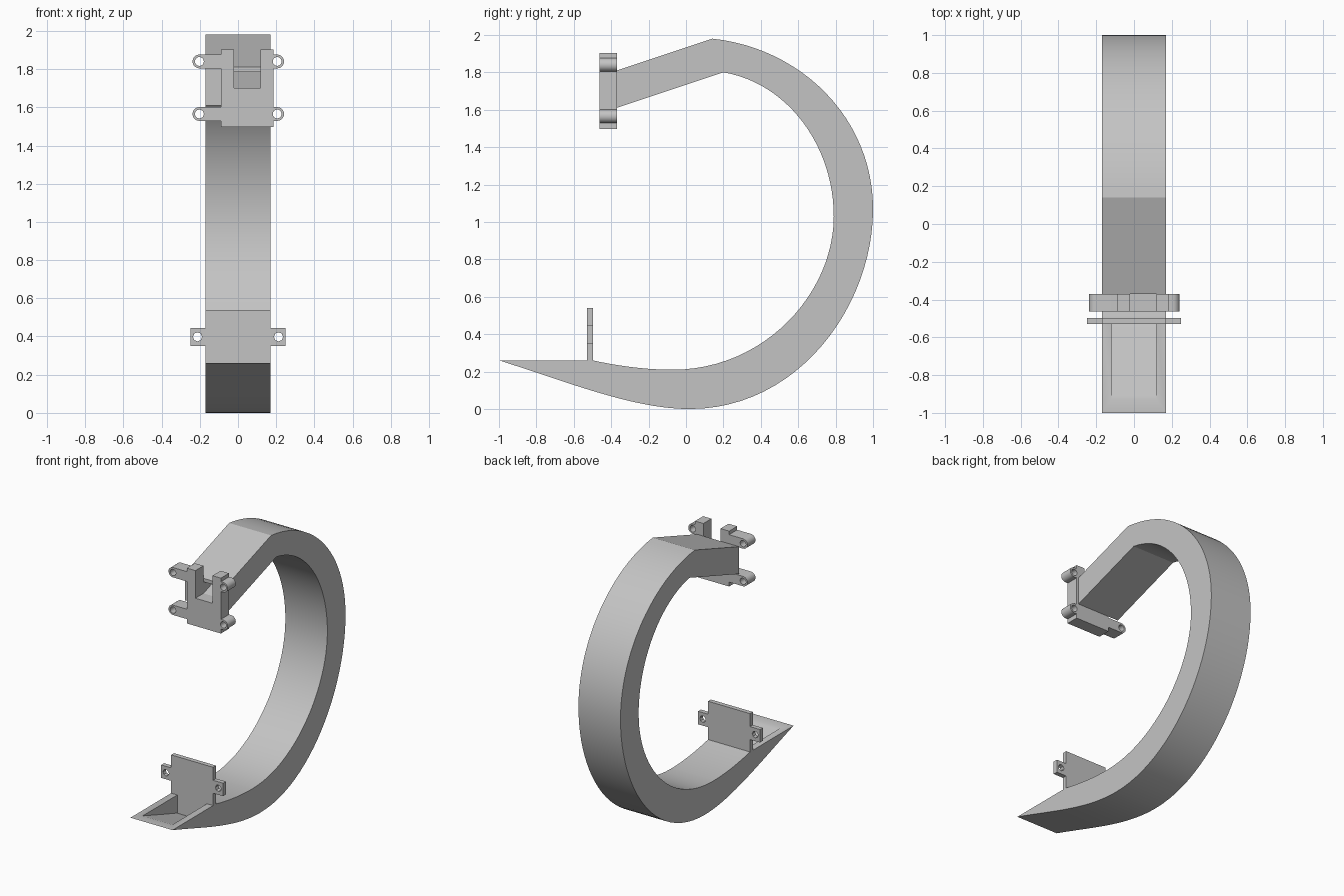
import bpy, bmesh, math
from mathutils import Vector

cube = bpy.data.objects.get("Cube")
if cube:
    bpy.data.objects.remove(cube, do_unlink=True)

grey = bpy.data.materials.new("plain grey")
grey.use_nodes = True
colour = (0.55, 0.55, 0.55, 1)
grey.diffuse_color = colour
grey.node_tree.nodes["Principled BSDF"].inputs["Base Color"].default_value = colour


def prism(name, outline, axis, low, high):
    """Extrude an outline: (y, z) points along x, or (x, z) points along y."""
    def place(p, d):
        return (d, p[0], p[1]) if axis == "x" else (p[0], d, p[1])
    bm = bmesh.new()
    ends = [[bm.verts.new(place(p, d)) for p in outline] for d in (low, high)]
    for ring in ends:
        bm.faces.new(ring)
    count = len(outline)
    for i in range(count):
        j = (i + 1) % count
        bm.faces.new((ends[0][i], ends[0][j], ends[1][j], ends[1][i]))
    bmesh.ops.recalc_face_normals(bm, faces=bm.faces)
    mesh = bpy.data.meshes.new(name)
    bm.to_mesh(mesh)
    bm.free()
    mesh.materials.append(grey)
    obj = bpy.data.objects.new(name, mesh)
    bpy.context.collection.objects.link(obj)
    return obj


def select(obj):
    bpy.ops.object.select_all(action="DESELECT")
    obj.select_set(True)
    bpy.context.view_layer.objects.active = obj


def cut(obj, cutter):
    mod = obj.modifiers.new("cut", "BOOLEAN")
    mod.operation = "DIFFERENCE"
    mod.solver = "EXACT"
    mod.object = cutter
    select(obj)
    bpy.ops.object.modifier_apply(modifier=mod.name)
    bpy.data.objects.remove(cutter, do_unlink=True)


def arc(cx, cz, radius, start, end, steps):
    angles = [math.radians(start + (end - start) * i / steps) for i in range(steps + 1)]
    return [(cx + radius * math.cos(a), cz + radius * math.sin(a)) for a in angles]


def bezier(a, b, c, d, steps=24):
    a, b, c, d = map(Vector, (a, b, c, d))
    points = []
    for i in range(steps):
        t = i / steps
        s = 1 - t
        points.append(tuple(a * s**3 + b * 3 * s * s * t + c * 3 * s * t * t + d * t**3))
    return points


# Hooked band: outer curve, sloping arm, inner curve, pointed toe
HALF = 0.17
toe = bezier((-1, 0.26), (-0.62, 0.14), (-0.28, 0), (0.02, 0))
outer = (toe
         + bezier((0.02, 0), (0.6, 0), (1, 0.55), (1, 1.07))
         + bezier((1, 1.07), (1, 1.55), (0.62, 1.93), (0.14, 1.98)))
arm = [(0.14, 1.98), (-0.37, 1.81), (-0.37, 1.61)]
inner = (bezier((0.2, 1.8), (0.55, 1.74), (0.79, 1.4), (0.79, 1.03))
         + bezier((0.79, 1.03), (0.79, 0.62), (0.42, 0.21), (-0.07, 0.21))
         + bezier((-0.07, 0.21), (-0.22, 0.21), (-0.36, 0.23), (-0.5, 0.26)))
band = prism("curved_band", outer + arm + inner + [(-0.5, 0.26)], "x", -HALF, HALF)

# Pocket in the toe, its floor following the underside
floor = [(y, z + 0.022) for y, z in toe if -0.92 < y < -0.54]
pocket = [(-0.53, 0.3), (-0.93, 0.3), (-0.93, 0.26)] + floor + [(-0.53, 0.127)]
cut(band, prism("pocket_cutter", pocket, "x", -0.12, 0.12))

# Channel running up inside the arm
slope = 0.335
channel = [(y, base + slope * (y + 0.37))
           for y, base in ((-0.42, 1.7), (0.1, 1.7), (0.1, 1.785), (-0.42, 1.785))]
cut(band, prism("channel_cutter", channel, "x", -0.02, 0.118))

# Upright plate with two drilled side tabs
right_side = [(HALF, 0.26), (HALF, 0.35), (0.25, 0.35), (0.25, 0.445), (HALF, 0.445), (HALF, 0.54)]
left_side = [(-x, z) for x, z in reversed(right_side)]
plate = prism("lower_plate", right_side + left_side, "y", -0.53, -0.497)
for x in (-0.212, 0.212):
    cut(plate, prism("hole_cutter", arc(x, 0.398, 0.024, 0, 360, 8)[:-1], "y", -0.6, -0.4))

# Notched bracket with four rounded ears, outlined anticlockwise
LEFT, RIGHT, LOW, HIGH, EAR = -0.09, 0.186, 1.565, 1.84, 0.036
BOTTOM, TOP, NOTCH = 1.497, 1.902, 1.7


def ear(edge, cx, cz, start):
    rim = arc(cx, cz, EAR, start, start + 180, 12)
    return [(edge, rim[0][1])] + rim + [(edge, rim[-1][1])]


outline = ([(LEFT, BOTTOM), (RIGHT, BOTTOM)]
           + ear(RIGHT, 0.205, LOW, -90) + ear(RIGHT, 0.205, HIGH, -90)
           + [(RIGHT, TOP), (0.118, TOP), (0.118, NOTCH), (-0.02, NOTCH), (-0.02, TOP), (LEFT, TOP)]
           + ear(LEFT, -0.202, HIGH, 90) + ear(LEFT, -0.202, LOW, 90))
bracket = prism("upper_bracket", outline, "y", -0.463, -0.37)
for x in (-0.202, 0.205):
    for z in (LOW, HIGH):
        cut(bracket, prism("hole_cutter", arc(x, z, 0.023, 0, 360, 24)[:-1], "y", -0.6, -0.3))

for obj in (band, plate, bracket):
    select(obj)
    bpy.ops.object.shade_smooth_by_angle(angle=math.radians(20))
